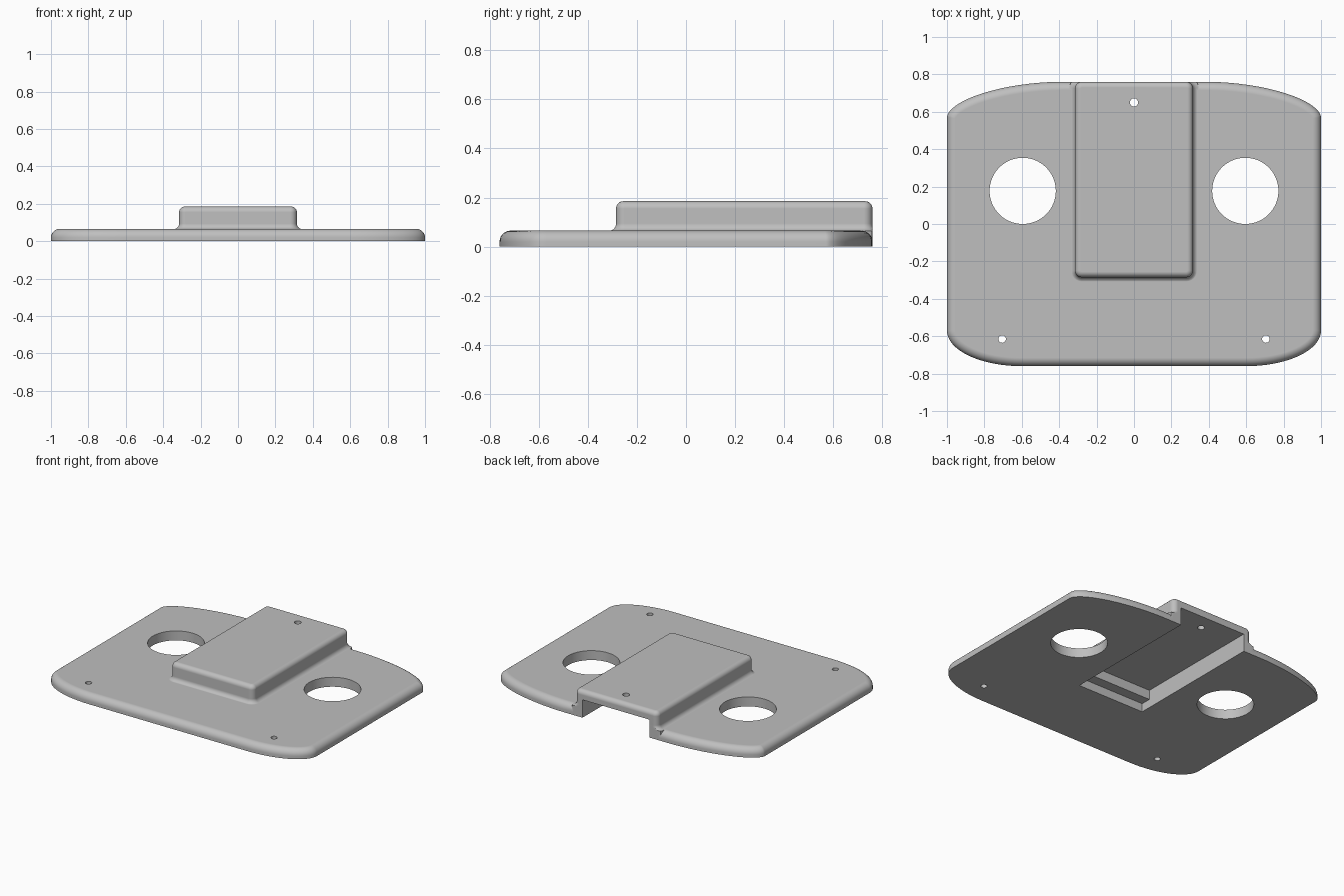
import bpy, bmesh
from math import sin, cos, pi
from mathutils import Vector

if "Cube" in bpy.data.objects:
    bpy.data.objects.remove(bpy.data.objects["Cube"], do_unlink=True)

BACK = 0.76         # rear edge of the plate and housing
PLATE_TOP = 0.065
BOX_TOP = 0.185

grey = bpy.data.materials.new("light grey")
grey.use_nodes = True
grey.diffuse_color = (0.52, 0.52, 0.52, 1)
grey.node_tree.nodes["Principled BSDF"].inputs["Base Color"].default_value = grey.diffuse_color


def make_object(name, bm):
    bmesh.ops.recalc_face_normals(bm, faces=bm.faces)
    mesh = bpy.data.meshes.new(name)
    bm.to_mesh(mesh)
    bm.free()
    mesh.materials.append(grey)
    obj = bpy.data.objects.new(name, mesh)
    bpy.context.scene.collection.objects.link(obj)
    return obj


def corner(cx, cy, rx, ry, power=2.0, steps=16):
    """Quarter of a superellipse, from the side round to the end."""
    angles = [pi / 2 * i / steps for i in range(steps + 1)]
    return [Vector((cx + rx * abs(cos(a)) ** (2 / power),
                    cy + ry * abs(sin(a)) ** (2 / power))) for a in angles]


def mirrored(half):
    return half + [Vector((-p.x, p.y)) for p in reversed(half)]


def offset(outline, d):
    """Move a counter-clockwise outline outwards by d, with mitred corners."""
    result = []
    for i, p in enumerate(outline):
        before = (p - outline[i - 1]).normalized()
        after = (outline[(i + 1) % len(outline)] - p).normalized()
        n1, n2 = Vector((before.y, -before.x)), Vector((after.y, -after.x))
        q = p + (n1 + n2) * d / (1 + n1.dot(n2))
        result.append((q.x, min(q.y, BACK)))
    return result


def loft(name, outline, levels):
    """Stack offset copies of the outline; levels are (offset, height)."""
    bm = bmesh.new()
    rings = [[bm.verts.new((x, y, z)) for x, y in offset(outline, d)] for d, z in levels]
    n = len(outline)
    for low, high in zip(rings, rings[1:]):
        for i in range(n):
            j = (i + 1) % n
            bm.faces.new((low[i], low[j], high[j], high[i]))
    bm.faces.new(rings[0][::-1])
    bm.faces.new(rings[-1])
    return make_object(name, bm)


def rounded_top(radius, top, steps=7):
    angles = [pi / 2 * i / steps for i in range(steps + 1)]
    return [(-radius * (1 - cos(a)), top - radius + radius * sin(a)) for a in angles]


def combine(target, other, operation):
    mod = target.modifiers.new("combine", 'BOOLEAN')
    mod.object, mod.operation, mod.solver = other, operation, 'EXACT'
    other.hide_render = True
    bpy.context.view_layer.objects.active = target
    bpy.ops.object.modifier_apply(modifier=mod.name)
    bpy.data.objects.remove(other, do_unlink=True)


def cut_box(target, half_width, front, top):
    bm = bmesh.new()
    bmesh.ops.create_cube(bm, size=1)
    for v in bm.verts:
        v.co = (half_width * (1 if v.co.x > 0 else -1),
                1.0 if v.co.y > 0 else front,
                top if v.co.z > 0 else -0.1)
    combine(target, make_object("slot_cutter", bm), 'DIFFERENCE')


def cut_hole(target, x, y, radius, sides):
    bm = bmesh.new()
    bmesh.ops.create_cone(bm, cap_ends=True, segments=sides,
                          radius1=radius, radius2=radius, depth=1)
    bmesh.ops.translate(bm, verts=bm.verts, vec=(x, y, 0))
    combine(target, make_object("hole_cutter", bm), 'DIFFERENCE')


# Base plate with broad curved corners and a rounded upper rim
front_corner = corner(0.6, -0.57, 0.4, -0.19)[::-1]
back_corner = corner(0.4, 0.57, 0.6, 0.19, power=1.8)
plate = loft("cover_plate", mirrored(front_corner + back_corner),
             [(0, 0)] + rounded_top(0.045, PLATE_TOP))

# Raised housing, flared into the plate and rounded on top
r, flare = 0.035, 0.03
box_half = (corner(0.315 - r, -0.285 + r, r, -r, steps=6)[::-1]
            + corner(0.315 - r, BACK - r, r, r, steps=6))
z0 = PLATE_TOP - 0.001
fillet = [(flare * (1 - sin(a)), z0 + flare * (1 - cos(a)))
          for a in (pi / 2 * i / 7 for i in range(8))]
housing = loft("housing", mirrored(box_half),
               [(flare, 0.01)] + fillet + rounded_top(0.03, BOX_TOP))
combine(plate, housing, 'UNION')

# Channel under the housing, open at the back, with a step at the front
cut_box(plate, 0.255, -0.225, 0.058)
cut_box(plate, 0.255, -0.155, 0.123)

# Large openings and screw holes
for side in (-1, 1):
    cut_hole(plate, side * 0.595, 0.177, 0.177, 64)
    cut_hole(plate, side * 0.705, -0.615, 0.02, 24)
cut_hole(plate, 0, 0.65, 0.022, 24)

# Smooth rounded edges, crisp cut edges
bpy.ops.object.select_all(action='DESELECT')
plate.select_set(True)
bpy.context.view_layer.objects.active = plate
bpy.ops.object.shade_smooth_by_angle(angle=pi / 6)
normals = plate.modifiers.new("even_normals", 'WEIGHTED_NORMAL')
normals.keep_sharp = True
